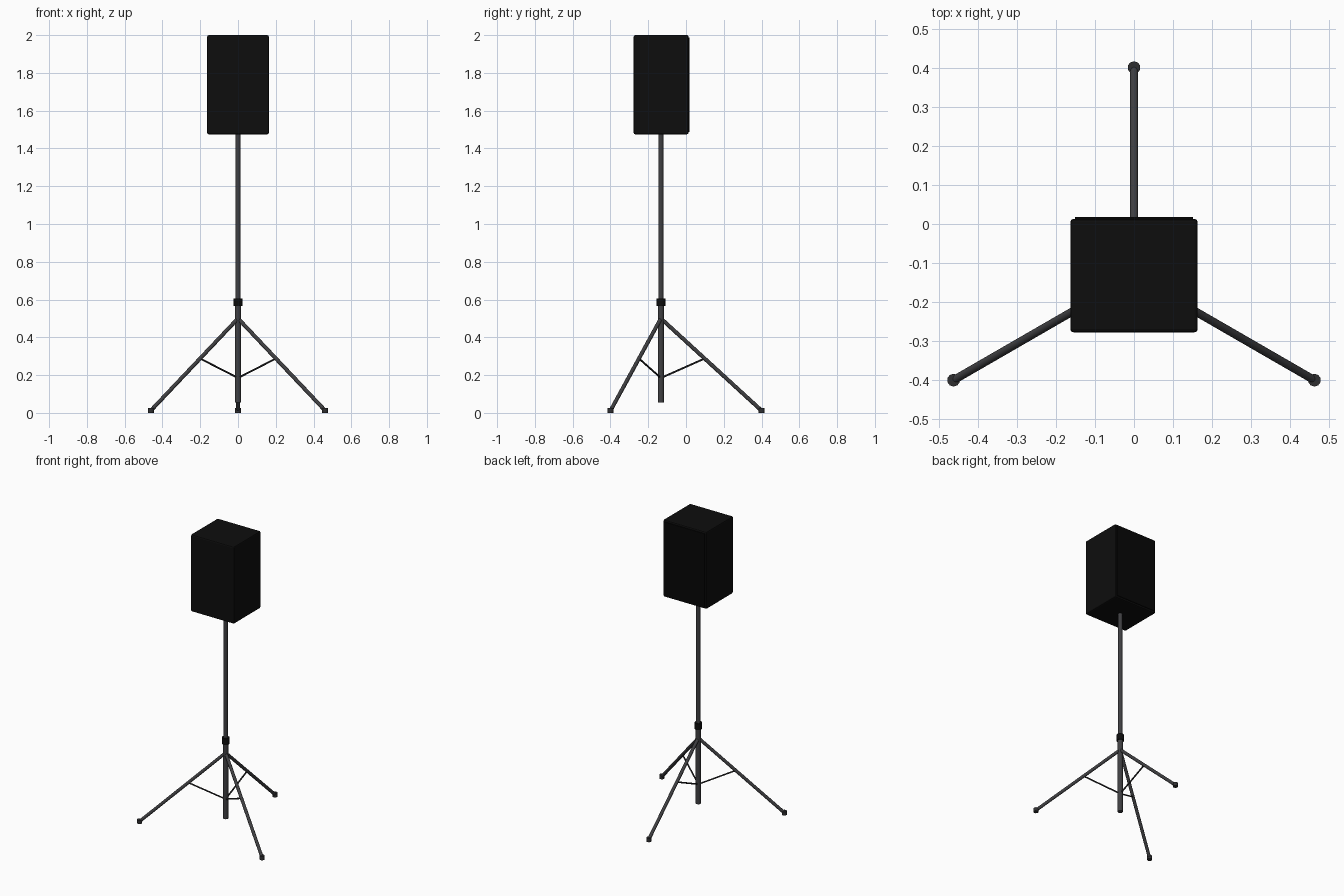
import bpy, math
from mathutils import Vector

if "Cube" in bpy.data.objects:
    bpy.data.objects.remove(bpy.data.objects["Cube"])

PY = -0.133  # pole position on y


def mat(name, r, g, b):
    m = bpy.data.materials.new(name)
    m.diffuse_color = (r, g, b, 1)
    m.use_nodes = True
    m.node_tree.nodes["Principled BSDF"].inputs["Base Color"].default_value = m.diffuse_color
    return m


black = mat("cabinet black", 0.004, 0.004, 0.004)
grille_black = mat("grille black", 0.002, 0.002, 0.002)
metal = mat("dark grey metal", 0.05, 0.05, 0.054)
rubber = mat("rubber grey", 0.028, 0.028, 0.03)


def finish(name, m, smooth=True):
    o = bpy.context.object
    o.name = name
    o.data.materials.append(m)
    if smooth:
        bpy.ops.object.shade_smooth_by_angle(angle=math.radians(40))
    return o


def tube(name, a, b, r, m, sides=16):
    a, b = Vector(a), Vector(b)
    d = b - a
    bpy.ops.mesh.primitive_cylinder_add(vertices=sides, radius=r, depth=d.length, location=(a + b) / 2,
                                        rotation=d.to_track_quat('Z', 'Y').to_euler())
    return finish(name, m)


def box(name, lo, hi, bevel, m):
    lo, hi = Vector(lo), Vector(hi)
    bpy.ops.mesh.primitive_cube_add(size=1, location=(lo + hi) / 2)
    bpy.context.object.scale = hi - lo
    bpy.ops.object.transform_apply(location=False, rotation=False, scale=True)
    o = finish(name, m, False)
    mod = o.modifiers.new("rounded edges", 'BEVEL')
    mod.width, mod.segments = bevel, 2


# Speaker cabinet and the thin panel on its +y face
box("speaker_cabinet", (-0.163, -0.277, 1.475), (0.163, 0.013, 2.0), 0.008, black)
box("speaker_grille", (-0.151, 0.005, 1.487), (0.151, 0.018, 1.988), 0.002, grille_black)

# Telescopic pole with clamp collar
tube("upper_pole", (0, PY, 0.55), (0, PY, 1.49), 0.0135, metal)
tube("lower_pole", (0, PY, 0.055), (0, PY, 0.59), 0.0165, metal)
tube("clamp_collar", (0, PY, 0.565), (0, PY, 0.606), 0.024, black)

# Three legs, each with a brace and a foot
for i in range(3):
    ang = math.radians(90 + 120 * i)

    def at(r, z):
        return (r * math.cos(ang), PY + r * math.sin(ang), z)

    tube(f"leg_{i + 1}", at(0, 0.5), at(0.533, 0.012), 0.0105, metal, 12)
    tube(f"brace_{i + 1}", at(0, 0.185), at(0.232, 0.288), 0.005, rubber, 8)
    tube(f"foot_{i + 1}", at(0.533, 0.0), at(0.533, 0.025), 0.0165, rubber, 10)
